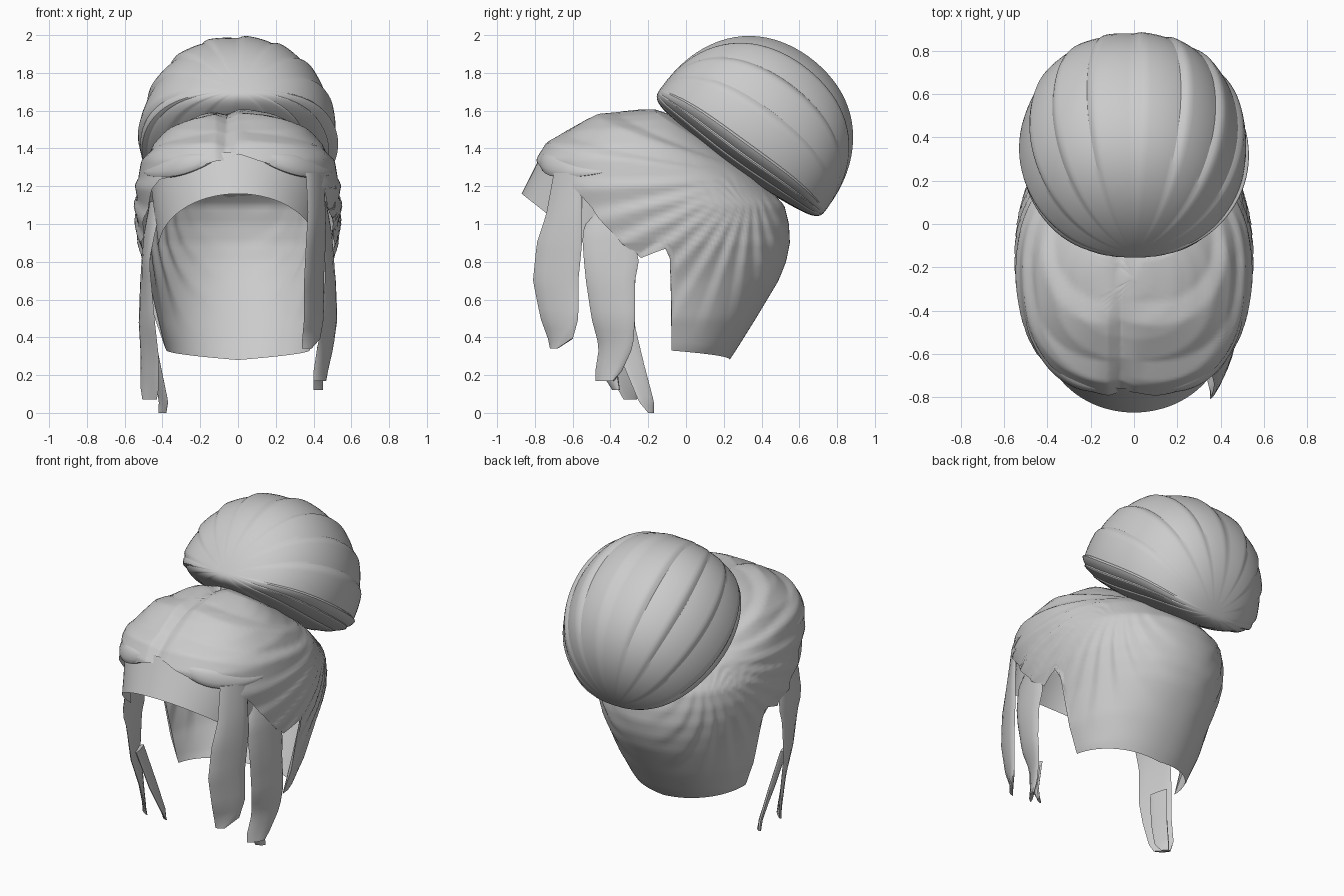
import bpy, bmesh, math
from mathutils import Vector

cube = bpy.data.objects.get("Cube")
if cube:
    bpy.data.objects.remove(cube, do_unlink=True)

GREY = (0.6, 0.6, 0.6, 1)
mat = bpy.data.materials.new("hair grey")
mat.use_nodes = True
mat.diffuse_color = GREY
mat.node_tree.nodes["Principled BSDF"].inputs["Base Color"].default_value = GREY


def finish(name, bm, angle=35):
    mesh = bpy.data.meshes.new(name)
    bm.to_mesh(mesh)
    bm.free()
    mesh.materials.append(mat)
    ob = bpy.data.objects.new(name, mesh)
    bpy.context.collection.objects.link(ob)
    bpy.ops.object.select_all(action='DESELECT')
    ob.select_set(True)
    bpy.context.view_layer.objects.active = ob
    bpy.ops.object.shade_smooth_by_angle(angle=math.radians(angle))


def grid(bm, rows, wrap):
    vs = [[bm.verts.new(p) for p in r] for r in rows]
    n = len(rows[0])
    for a, b in zip(vs, vs[1:]):
        for i in range(n if wrap else n - 1):
            j = (i + 1) % n
            bm.faces.new((a[i], a[j], b[j], b[i]))
    return vs


def finish_tube(name, rows):
    bm = bmesh.new()
    vs = grid(bm, rows, True)
    bm.faces.new(vs[0])
    bm.faces.new(vs[-1])
    bmesh.ops.recalc_face_normals(bm, faces=bm.faces)
    finish(name, bm, 45)


def lerp(table, t):
    """Interpolate rows of (key, values...) at key t."""
    for a, b in zip(table, table[1:]):
        if t <= b[0]:
            f = max(0, (t - a[0]) / (b[0] - a[0]))
            return [p + (q - p) * f for p, q in zip(a[1:], b[1:])]
    return list(table[-1][1:])


def power(v, p):
    return math.copysign(abs(v) ** p, v)


def saw(t, drop):
    """Overlapping lock: swells slowly, then falls over the last part."""
    f = t % 1
    return f / (1 - drop) if f < 1 - drop else (1 - f) / drop


# Scalp: height, front y, back y, half width
SECTION = [(0.28, -0.43, 0.23, 0.35), (0.34, -0.47, 0.27, 0.385), (0.5, -0.58, 0.37, 0.44),
           (0.7, -0.7, 0.49, 0.475), (0.8, -0.74, 0.53, 0.5), (0.9, -0.77, 0.55, 0.525),
           (1.0, -0.785, 0.545, 0.54), (1.1, -0.795, 0.52, 0.545),
           (1.25, -0.815, 0.38, 0.535), (1.34, -0.8, 0.26, 0.5), (1.42, -0.74, 0.15, 0.45),
           (1.5, -0.63, 0.04, 0.36), (1.55, -0.53, -0.03, 0.27), (1.58, -0.45, -0.08, 0.19),
           (1.6, -0.34, -0.16, 0.07), (1.605, -0.25, -0.25, 0.0)]
# Hairline: degrees from the side (front negative), lowest height
HAIRLINE = [(-90, 1.37), (-80, 1.335), (-65, 1.29), (-52, 1.25), (-42, 1.235), (-36, 1.18),
            (-28, 1.05), (-17, 0.9), (-9, 0.82), (-5, 0.84), (0, 0.87), (1.5, 0.8),
            (3, 0.33), (90, 0.28)]
COLS, TOP = 240, 1.605
UPPER, LOWER = 44, 24
rows = []
for r in range(UPPER + LOWER + 1):
    row = []
    for c in range(COLS):
        a = 2 * math.pi * c / COLS
        low = lerp(HAIRLINE, math.degrees(math.asin(math.sin(a))))[0]
        mid = max(low, 0.9)
        if r <= UPPER:
            z = TOP - (TOP - mid) * (r / UPPER) ** 1.6
        else:
            z = mid + (low - mid) * (r - UPPER) / LOWER
        front, back, half = lerp(SECTION, z)
        p = 0.85 if math.sin(a) < 0 else 0.94
        row.append((half * power(math.cos(a), p),
                    (front + back) / 2 + (back - front) / 2 * power(math.sin(a), p), z))
    rows.append(row)
bm = bmesh.new()
grid(bm, rows, True)
bmesh.ops.remove_doubles(bm, verts=bm.verts, dist=0.0005)
bm.normal_update()
if sum((f.calc_center_median() - Vector((0, -0.1, 1))).dot(f.normal) for f in bm.faces) < 0:
    bmesh.ops.reverse_faces(bm, faces=bm.faces)
    bm.normal_update()
moves = []
for v in bm.verts:
    x, y, z = v.co
    # locks fan out from under the bun and fade at the nape
    fan = math.atan2(z - 1.3 + 0.1 * abs(x), 0.35 - y)
    fade = min(1, abs(x + 0.06) / 0.12) * min(1, math.hypot(z - 1.3, 0.35 - y) / 0.5)
    fade *= max(0, min(1, (z - 0.4) / 0.5))
    if y > 0.2:
        fade *= min(1, abs(x) / 0.4)
    d = 0.018 * (saw(fan * 5, 0.35) - 0.5) * fade
    if y < -0.1 and z > 1.3:
        d -= 0.025 * max(0, 1 - abs(x + 0.06) / 0.06)      # parting
    moves.append((v, v.normal * d))
for v, d in moves:
    v.co += d
finish("scalp_hair", bm, 50)

# Bun: a flat-bottomed dome of locks swept from the front rim to the back rim
bm = bmesh.new()
U = Vector((0, 0.81, -0.59))
N = Vector((0, 0.59, 0.81))
CENTRE = Vector((0, 0.37, 1.5))
rows = []
for r in range(41):
    t = math.pi * r / 40
    a, ring = -math.cos(t), math.sin(t) ** 0.8
    row = []
    for c in range(160):
        p = 2 * math.pi * c / 160
        k = ring * (0.98 + 0.035 * saw(c / 10, 0.15))
        s = math.sin(p)
        n = k * s * (0.55 if s > 0 else 0.16) - 0.08 - 0.05 * a ** 4
        u = a * (0.535 if a < 0 else 0.55)
        row.append(CENTRE + U * u + N * n + Vector((0.525 * k * power(math.cos(p), 0.9), 0, 0)))
    rows.append(row)
grid(bm, rows, True)
bmesh.ops.remove_doubles(bm, verts=bm.verts, dist=0.0005)
bmesh.ops.recalc_face_normals(bm, faces=bm.faces)
finish("bun", bm, 28)

# Forehead band: a flared strip under the fringe
rows = []
for k in range(4):
    f = k / 3
    row = []
    for i in range(41):
        a = math.radians(-88 + 4.4 * i)
        s, c = math.sin(a), math.cos(a)
        top = Vector((0.46 * s, -0.44 - 0.32 * c, 1.38 - 0.19 * (1 - c)))
        low = Vector((0.42 * s, -0.5 - 0.37 * c, 1.16 - 0.29 * (1 - c)))
        row.append(top.lerp(low, f))
    rows.append(row)
bm = bmesh.new()
grid(bm, rows, False)
finish("forehead_band", bm)


def strand(name, stations):
    """Thin tapering lock; stations are (z, front y, back y, front x, back x)."""
    side = math.copysign(1, stations[0][3])
    table = sorted(stations)
    rows = []
    for r in range(19):
        z = table[0][0] + (table[-1][0] - table[0][0]) * r / 18
        y0, y1, x0, x1 = lerp(table, z)
        row = []
        for i in range(12):
            a = 2 * math.pi * i / 12
            f = (1 - math.cos(a)) / 2
            bulge = math.sin(a) * (0.022 if a < math.pi else 0.006)
            row.append((x0 + (x1 - x0) * f + side * bulge, y0 + (y1 - y0) * f, z))
        rows.append(row)
    finish_tube(name, rows)


strand("front_strand_left", [(1.27, -0.7, -0.55, 0.36, 0.45), (1.05, -0.74, -0.55, 0.37, 0.46),
       (0.9, -0.79, -0.55, 0.36, 0.46), (0.7, -0.81, -0.57, 0.35, 0.45),
       (0.5, -0.77, -0.57, 0.35, 0.45), (0.39, -0.73, -0.6, 0.34, 0.43), (0.34, -0.72, -0.68, 0.34, 0.38)])
strand("side_strand_left", [(1.12, -0.48, -0.36, 0.4, 0.46), (0.95, -0.55, -0.28, 0.44, 0.49),
       (0.8, -0.54, -0.25, 0.46, 0.5), (0.7, -0.53, -0.27, 0.46, 0.51), (0.5, -0.5, -0.27, 0.45, 0.52),
       (0.35, -0.46, -0.28, 0.42, 0.5), (0.22, -0.48, -0.34, 0.4, 0.47), (0.17, -0.48, -0.38, 0.4, 0.46)])
strand("side_tip_left", [(0.35, -0.42, -0.3, 0.42, 0.46), (0.2, -0.44, -0.36, 0.4, 0.44),
       (0.12, -0.39, -0.35, 0.4, 0.44)])
strand("side_strand_right", [(1.12, -0.48, -0.36, -0.4, -0.46), (0.95, -0.54, -0.28, -0.44, -0.49),
       (0.8, -0.53, -0.25, -0.47, -0.5), (0.7, -0.5, -0.27, -0.46, -0.51), (0.48, -0.48, -0.27, -0.44, -0.52),
       (0.3, -0.42, -0.26, -0.42, -0.51), (0.12, -0.36, -0.24, -0.42, -0.51), (0.07, -0.33, -0.26, -0.43, -0.5)])
strand("side_tip_right", [(0.5, -0.4, -0.28, -0.46, -0.49), (0.25, -0.33, -0.22, -0.41, -0.44),
       (0.06, -0.25, -0.17, -0.37, -0.41), (0.0, -0.2, -0.17, -0.38, -0.41)])


def roll(name, points, radius, squash):
    """Tapered lock of oval section along a three-point arc."""
    p, q, s = map(Vector, points)
    rows = []
    for r in range(21):
        t = r / 20
        mid = p.lerp(q, t).lerp(q.lerp(s, t), t)
        tan = (q - p).lerp(s - q, t).normalized()
        out = Vector((0, -1, 0.3))
        out = (out - tan * out.dot(tan)).normalized()
        up = tan.cross(out)
        k = radius * (0.05 + math.sin(math.pi * t) ** 0.7)
        rows.append([mid + out * (k * squash * math.cos(a)) + up * (k * math.sin(a))
                     for a in (2 * math.pi * i / 14 for i in range(14))])
    finish_tube(name, rows)


# Swept fringe roll on each side of the parting
for side, label in ((1, "left"), (-1, "right")):
    roll(f"fringe_roll_{label}", [(side * 0.1, -0.76, 1.36), (side * 0.37, -0.78, 1.29),
                                  (side * 0.5, -0.42, 1.28)], 0.055, 0.45)
